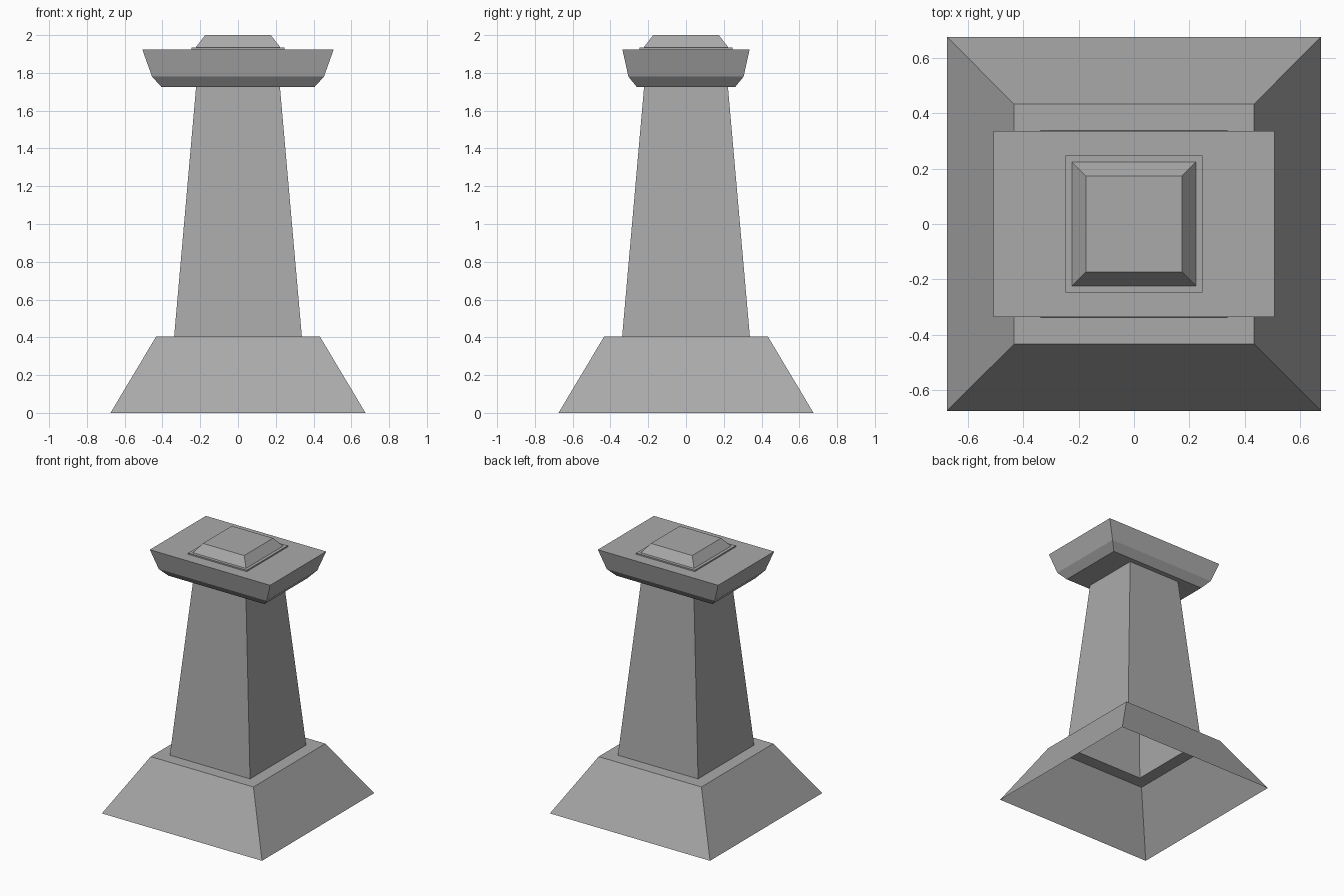
import bpy
import bmesh

old = bpy.data.objects.get("Cube")
if old:
    bpy.data.objects.remove(old, do_unlink=True)

# Single stone colour
STONE = (0.4, 0.4, 0.4, 1.0)
stone = bpy.data.materials.new("grey stone")
stone.use_nodes = True
stone.diffuse_color = STONE
stone.node_tree.nodes["Principled BSDF"].inputs["Base Color"].default_value = STONE


def stacked_part(name, sections, bottom=True, top=True):
    """Join rectangular sections (half width, half depth, height) with flat sides."""
    bm = bmesh.new()
    rings = [
        [bm.verts.new((sx * w, sy * d, z)) for sx, sy in ((-1, -1), (1, -1), (1, 1), (-1, 1))]
        for w, d, z in sections
    ]
    for low, high in zip(rings, rings[1:]):
        for i in range(4):
            j = (i + 1) % 4
            bm.faces.new((low[i], low[j], high[j], high[i]))
    if bottom:
        bm.faces.new(rings[0][::-1])
    if top:
        bm.faces.new(rings[-1])
    mesh = bpy.data.meshes.new(name)
    bm.to_mesh(mesh)
    bm.free()
    mesh.materials.append(stone)
    part = bpy.data.objects.new(name, mesh)
    bpy.context.collection.objects.link(part)
    return part


# Flared foot with a ledge, open and hollow underneath
stacked_part("base", [(0.675, 0.675, 0), (0.433, 0.433, 0.405), (0.338, 0.338, 0.405)],
             bottom=False, top=False)

# Hollow tapering shaft
stacked_part("column", [(0.338, 0.338, 0.405), (0.222, 0.222, 1.725)],
             bottom=False, top=False)

# Wide capital with a chamfered underside
stacked_part("capital", [(0.405, 0.26, 1.725), (0.455, 0.305, 1.78), (0.507, 0.337, 1.925)])

# Thin plate and bevelled block on top
stacked_part("top_plate", [(0.247, 0.247, 1.925), (0.247, 0.247, 1.935)], bottom=False)
stacked_part("top_block", [(0.224, 0.224, 1.935), (0.174, 0.174, 2.0)], bottom=False)
